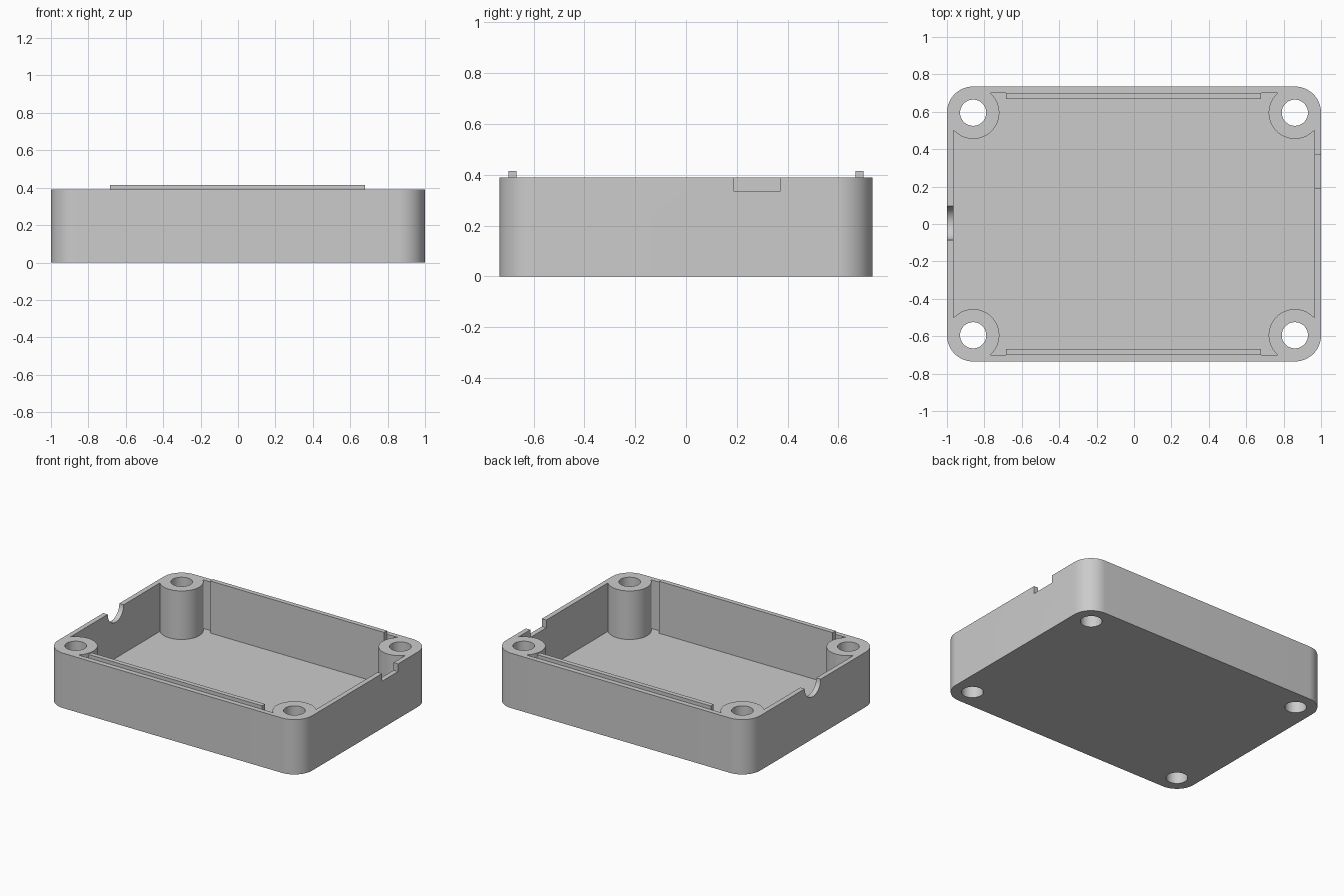
import bpy, bmesh, math
from mathutils import Matrix

if "Cube" in bpy.data.objects:
    bpy.data.objects.remove(bpy.data.objects["Cube"])

# Main dimensions
HALF_X, HALF_Y, HEIGHT = 1.0, 0.735, 0.39
WALL, FLOOR = 0.035, 0.045
CORNER_R, HOLE_R = 0.14, 0.07
POST_X, POST_Y = HALF_X - CORNER_R, HALF_Y - CORNER_R
CORNERS = [(1, 1), (-1, 1), (-1, -1), (1, -1)]

grey = bpy.data.materials.new("light_grey_plastic")
grey.diffuse_color = (0.6, 0.6, 0.6, 1)
grey.use_nodes = True
grey.node_tree.nodes["Principled BSDF"].inputs["Base Color"].default_value = grey.diffuse_color


def make_object(name, bm):
    bmesh.ops.recalc_face_normals(bm, faces=bm.faces)
    mesh = bpy.data.meshes.new(name)
    bm.to_mesh(mesh)
    bm.free()
    mesh.materials.append(grey)
    obj = bpy.data.objects.new(name, mesh)
    bpy.context.collection.objects.link(obj)
    return obj


def prism(name, outline, z0, z1):
    bm = bmesh.new()
    face = bm.faces.new([bm.verts.new((x, y, z0)) for x, y in outline])
    geom = bmesh.ops.extrude_face_region(bm, geom=[face])["geom"]
    top = [v for v in geom if isinstance(v, bmesh.types.BMVert)]
    bmesh.ops.translate(bm, verts=top, vec=(0, 0, z1 - z0))
    return make_object(name, bm)


def box(name, x0, x1, y0, y1, z0, z1):
    return prism(name, [(x0, y0), (x1, y0), (x1, y1), (x0, y1)], z0, z1)


def cylinder(name, x, y, r, z0, z1):
    ring = [math.tau * i / 64 for i in range(64)]
    return prism(name, [(x + r * math.cos(a), y + r * math.sin(a)) for a in ring], z0, z1)


def cut(target, cutter):
    mod = target.modifiers.new("cut", 'BOOLEAN')
    mod.operation, mod.solver, mod.object = 'DIFFERENCE', 'EXACT', cutter
    bpy.context.view_layer.objects.active = target
    bpy.ops.object.modifier_apply(modifier=mod.name)
    bpy.data.objects.remove(cutter)


# Solid body with rounded vertical corners
outline = []
for k, (sx, sy) in enumerate(CORNERS):
    for i in range(17):
        a = math.pi / 2 * (k + i / 16)
        outline.append((sx * POST_X + CORNER_R * math.cos(a),
                        sy * POST_Y + CORNER_R * math.sin(a)))
case = prism("case_body", outline, 0, HEIGHT)

# Cavity, leaving a round screw post at each corner
ix, iy = HALF_X - WALL, HALF_Y - WALL
cavity = box("cavity_cutter", -ix, ix, -iy, iy, FLOOR, HEIGHT + 0.2)
for sx, sy in CORNERS:
    # corner pocket behind each post stays solid
    cut(cavity, box("corner_cutter", *sorted((sx * POST_X, sx * 1.2)),
                    *sorted((sy * POST_Y, sy * 1.2)), -0.1, 1))
    cut(cavity, cylinder("post_cutter", sx * POST_X, sy * POST_Y, CORNER_R, -0.1, 1))
cut(case, cavity)

# Screw holes through the posts
for sx, sy in CORNERS:
    cut(case, cylinder("hole_cutter", sx * POST_X, sy * POST_Y, HOLE_R, -0.1, 1))

# Rectangular notch in the right wall
cut(case, box("port_cutter", 0.9, 1.1, 0.19, 0.37, 0.335, 0.6))

# Half-round cable notch in the left wall
cable = cylinder("cable_cutter", 0, 0, 0.09, -0.1, 0.1)
cable.data.transform(Matrix.Translation((-1.0, 0.005, HEIGHT)) @ Matrix.Rotation(math.pi / 2, 4, 'Y'))
cut(case, cable)

# Locating lips standing inside the long walls
for name, s in (("front_lip", -1), ("back_lip", 1)):
    box(name, -0.685, 0.68, *sorted((s * 0.667, s * iy)), FLOOR, 0.415)

# Smooth the round walls, keep the edges sharp
bpy.ops.object.select_all(action='DESELECT')
case.select_set(True)
bpy.context.view_layer.objects.active = case
bpy.ops.object.shade_smooth_by_angle(angle=math.radians(30))
